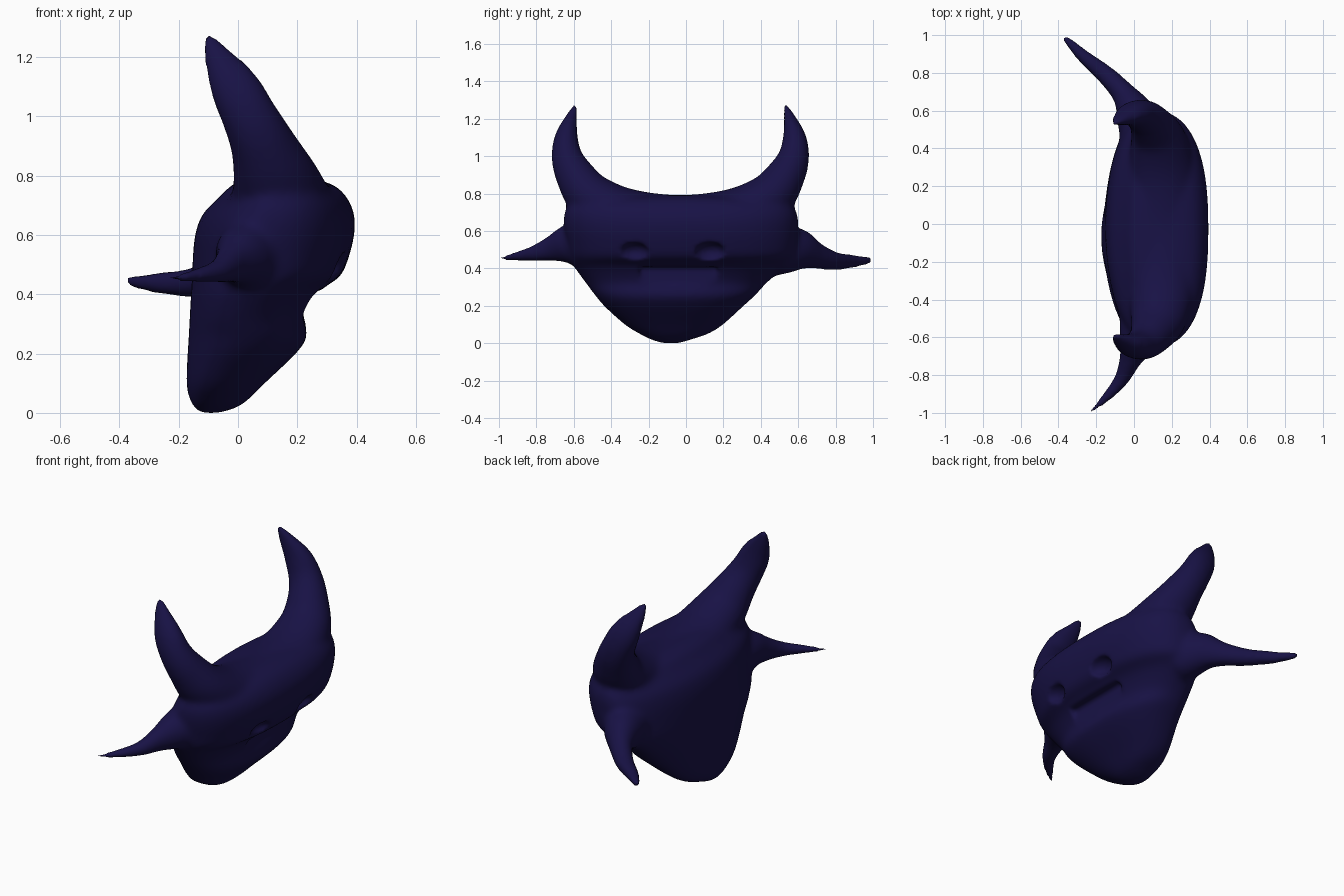
import bpy, bmesh, math
from mathutils import Vector

if "Cube" in bpy.data.objects:
    bpy.data.objects.remove(bpy.data.objects["Cube"])

SIDES = 48


def smooth_rows(rows, steps=5):
    """Catmull-Rom interpolation through rows of numbers."""
    out = []
    for i in range(len(rows) - 1):
        p0, p1 = rows[max(i - 1, 0)], rows[i]
        p2, p3 = rows[i + 1], rows[min(i + 2, len(rows) - 1)]
        for s in range(steps):
            t = s / steps
            out.append([0.5 * (2 * b + (c - a) * t + (2 * a - 5 * b + 4 * c - d) * t * t
                               + (3 * b - a - 3 * c + d) * t ** 3)
                        for a, b, c, d in zip(p0, p1, p2, p3)])
    return out + [list(rows[-1])]


def loft(bm, rings):
    """Closed shell through rings of points."""
    vs = [[bm.verts.new(p) for p in r] for r in rings]
    n = len(vs[0])
    for a, b in zip(vs, vs[1:]):
        for i in range(n):
            bm.faces.new((a[i], a[(i + 1) % n], b[(i + 1) % n], b[i]))
    bm.faces.new(vs[0])
    bm.faces.new(vs[-1])


def tube(bm, rows, ref):
    """Tapered tube; rows are x, y, z, radius across ref, radius along ref."""
    rows = smooth_rows(rows)
    pts = [Vector(r[:3]) for r in rows]
    rings = []
    for i, r in enumerate(rows):
        t = (pts[min(i + 1, len(pts) - 1)] - pts[max(i - 1, 0)]).normalized()
        b = (ref - t * ref.dot(t)).normalized()
        a = t.cross(b)
        ang = [2 * math.pi * k / SIDES for k in range(SIDES)]
        rings.append([pts[i] + a * max(r[3], .008) * math.cos(u)
                      + b * max(r[4], .008) * math.sin(u) for u in ang])
    loft(bm, rings)


def spow(v, e):
    return math.copysign(abs(v) ** e, v)


bm = bmesh.new()

# Head: horizontal sections z, y min, y max, x back, x front
head = [(.0, -.13, -.03, -.13, -.06), (.02, -.19, .03, -.15, .0),
        (.05, -.25, .12, -.165, .04), (.1, -.33, .2, -.174, .09),
        (.2, -.44, .31, -.17, .195), (.26, -.49, .375, -.166, .235),
        (.32, -.535, .43, -.163, .225), (.41, -.60, .53, -.158, .275),
        (.46, -.62, .58, -.155, .345), (.53, -.635, .595, -.152, .375),
        (.6, -.65, .6, -.145, .392), (.67, -.655, .6, -.12, .392),
        (.73, -.63, .57, -.06, .365), (.77, -.52, .46, -.02, .32),
        (.79, -.3, .24, .03, .25)]
rings = []
for z, y0, y1, xb, xf in smooth_rows(head, 4):
    xm = xb + (xf - xb) * .42
    ring = []
    for k in range(SIDES):
        u = 2 * math.pi * k / SIDES
        c, s = math.cos(u), math.sin(u)
        e = 2 / 2.5 if c > 0 else 1
        ring.append(((xm + (xf - xm if c > 0 else xm - xb) * spow(c, e)),
                     (y0 + y1) / 2 + (y1 - y0) / 2 * spow(s, e), z))
    rings.append(ring)
loft(bm, rings)

# Horns: one crescent running tip to tip through the brow
half = [(-.108, .558, 1.28, .012, .02), (-.068, .585, 1.2, .034, .052),
        (-.012, .61, 1.1, .063, .085), (.038, .607, 1.0, .083, .095),
        (.085, .565, .9, .105, .112), (.13, .47, .775, .13, .15),
        (.15, .28, .685, .14, .18)]
left = [(x, -y, z, a, b) for x, y, z, a, b in half]
crescent = left + [(.155, 0, .65, .142, .19)] + half[::-1]
tube(bm, [(x, y - .03, z, a, b) for x, y, z, a, b in crescent], Vector((1, 0, 0)))

# Ears: swept back, slightly different on each side
tube(bm, [(.05, .48, .5, .13, .14), (.0, .6, .5, .1, .115), (-.055, .69, .47, .065, .075),
          (-.15, .79, .44, .052, .052), (-.27, .89, .438, .038, .038),
          (-.375, .995, .445, .02, .022)], Vector((0, 0, 1)))
tube(bm, [(.05, -.5, .53, .13, .14), (.02, -.62, .53, .1, .11), (-.02, -.72, .505, .06, .07),
          (-.065, -.82, .478, .042, .043), (-.14, -.91, .463, .03, .028),
          (-.235, -1.0, .45, .014, .016)], Vector((0, 0, 1)))

bmesh.ops.recalc_face_normals(bm, faces=bm.faces)
me = bpy.data.meshes.new("horned_head")
bm.to_mesh(me)
bm.free()
obj = bpy.data.objects.new("horned_head", me)
bpy.context.collection.objects.link(obj)
mat = bpy.data.materials.new("dark_navy")
mat.diffuse_color = (.009, .006, .06, 1)
mat.use_nodes = True
mat.node_tree.nodes["Principled BSDF"].inputs["Base Color"].default_value = mat.diffuse_color
me.materials.append(mat)

# Cutter: two eye sockets and a shallow mouth recess
cb = bmesh.new()
for y in (-.28, .13):
    r = bmesh.ops.create_uvsphere(cb, u_segments=24, v_segments=16, radius=1)
    for v in r["verts"]:
        v.co = Vector((.37 + v.co.x * .075, y + v.co.y * .085, .485 + v.co.z * .055))
r = bmesh.ops.create_cube(cb, size=1)
for v in r["verts"]:
    v.co = Vector((.33 + v.co.x * .22, -.04 + v.co.y * .42, .36 + v.co.z * .1))
cm = bpy.data.meshes.new("face_cutter")
cb.to_mesh(cm)
cb.free()
cutter = bpy.data.objects.new("face_cutter", cm)
bpy.context.collection.objects.link(cutter)
cutter.hide_render = True
cutter.hide_viewport = True


def remesh(name, size):
    m = obj.modifiers.new(name, "REMESH")
    m.mode = "VOXEL"
    m.voxel_size = size
    m.use_smooth_shade = True


# Blend the parts, carve the face, soften everything
remesh("merge", .014)
soft = obj.modifiers.new("blend", "SMOOTH")
soft.factor, soft.iterations = .5, 12
cut = obj.modifiers.new("carve", "BOOLEAN")
cut.operation, cut.object, cut.solver = "DIFFERENCE", cutter, "EXACT"
remesh("remerge", .012)
soft = obj.modifiers.new("soften", "SMOOTH")
soft.factor, soft.iterations = .5, 5
